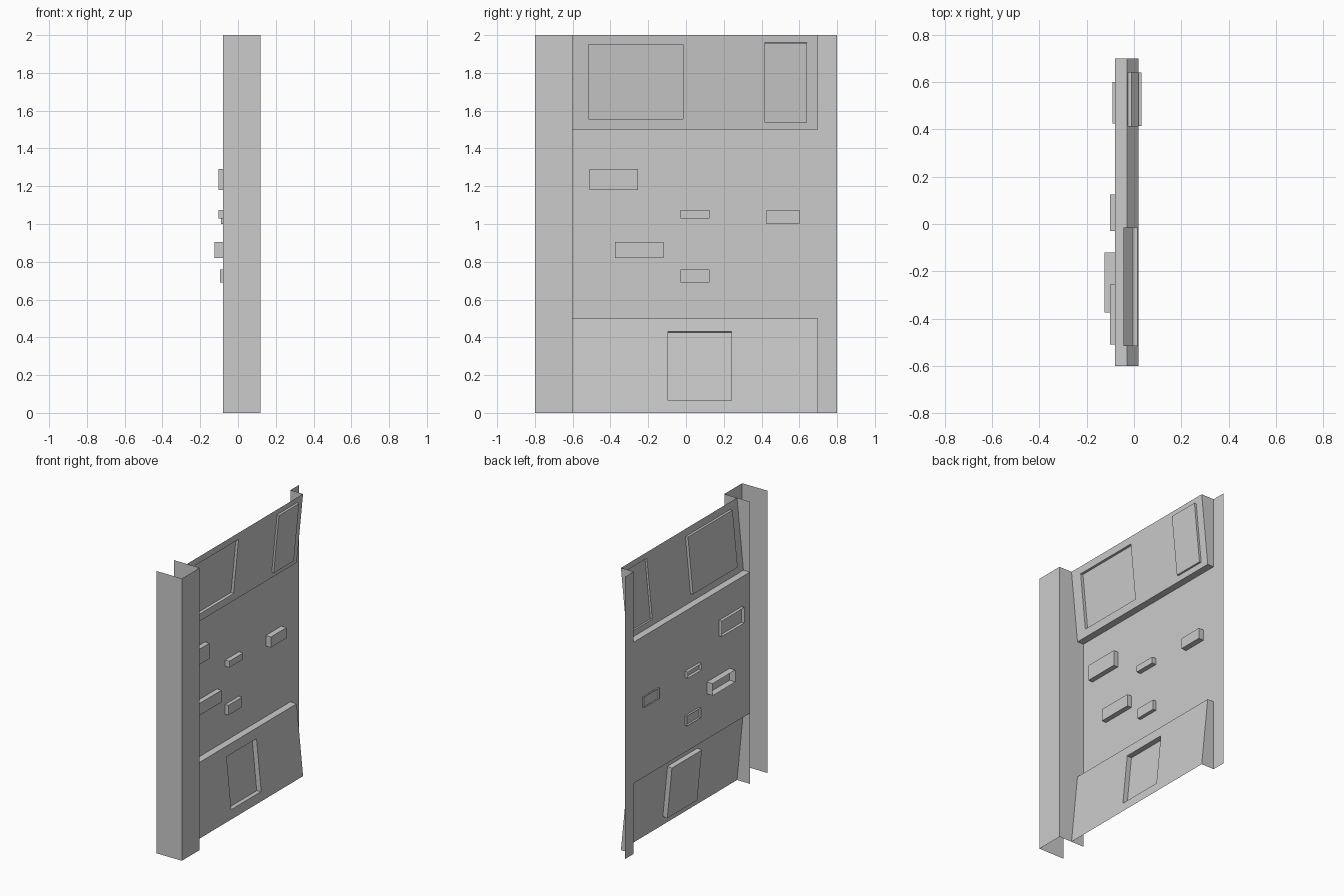
import bpy, bmesh
from mathutils import Vector

if "Cube" in bpy.data.objects:
    bpy.data.objects.remove(bpy.data.objects["Cube"])

WALL, LIP, OUT = -0.08, -0.03, 0.02      # x of main wall, ledge edge, outer end of slopes
Y0, Y1 = -0.6, 0.7                       # wall extent between column and flange


def finish(name, bm):
    bmesh.ops.remove_doubles(bm, verts=bm.verts, dist=1e-5)
    me = bpy.data.meshes.new(name)
    bm.to_mesh(me)
    bm.free()
    ob = bpy.data.objects.new(name, me)
    bpy.context.collection.objects.link(ob)
    return ob


def face(bm, *pts):
    return bm.faces.new([bm.verts.new(p) for p in pts])


def strip(name, profile):
    """Full-height sheet along an (x, y) profile."""
    bm = bmesh.new()
    for (xa, ya), (xb, yb) in zip(profile, profile[1:]):
        face(bm, (xa, ya, 0), (xb, yb, 0), (xb, yb, 2), (xa, ya, 2))
    finish(name, bm)


def sloped_panel(name, z_ledge, z_end, sections):
    """Ledge, sloped face with recessed or raised rectangles, and end gusset."""
    bm = bmesh.new()

    def x_at(z):
        return LIP + (OUT - LIP) * (z - z_ledge) / (z_end - z_ledge)

    up = z_end > z_ledge
    lo, hi = min(z_ledge, z_end), max(z_ledge, z_end)
    for ya, yb, (pa, pb, za, zb, depth) in sections:
        ys, zs = [ya, pa, pb, yb], [lo, za, zb, hi]
        for i in range(3):
            for j in range(3):
                a, b, c, d = ys[i], ys[i + 1], zs[j], zs[j + 1]
                f = face(bm, (x_at(c), a, c), (x_at(c), b, c), (x_at(d), b, d), (x_at(d), a, d))
                if i == j == 1:
                    f.normal_update()
                    n = f.normal.copy()
                    r = bmesh.ops.extrude_discrete_faces(bm, faces=[f])
                    bmesh.ops.translate(bm, vec=n * depth, verts=r['faces'][0].verts)
    # ledge joining the slope to the main wall
    ledge = [(WALL, Y0, z_ledge), (LIP, Y0, z_ledge), (LIP, Y1, z_ledge), (WALL, Y1, z_ledge)]
    face(bm, *(ledge[::-1] if up else ledge))
    # gusset closing the end beside the flange
    side = [(WALL, Y1, z_ledge), (LIP, Y1, z_ledge), (OUT, Y1, z_end), (WALL, Y1, z_end)]
    face(bm, *(side[::-1] if up else side))
    finish(name, bm)


def open_box(name, ya, yb, za, zb, back, front):
    """Box without a back face, pushed through the main wall."""
    bm = bmesh.new()
    f = face(bm, (back, ya, za), (back, yb, za), (back, yb, zb), (back, ya, zb))
    r = bmesh.ops.extrude_discrete_faces(bm, faces=[f])
    bmesh.ops.translate(bm, vec=Vector((front - back, 0, 0)), verts=r['faces'][0].verts)
    finish(name, bm)


# Column channel (open at the back) and far edge flange
strip("column_channel", [(WALL, -0.8), (0.12, -0.8), (0.12, Y0), (WALL, Y0)])
strip("edge_flange", [(WALL, Y1), (WALL, 0.8)])

# Main flat wall between the two sloped panels
bm = bmesh.new()
face(bm, (WALL, Y0, 0.5), (WALL, Y1, 0.5), (WALL, Y1, 1.5), (WALL, Y0, 1.5))
finish("main_wall", bm)

# Sloped panels: (section start, end, (y min, y max, z min, z max, depth))
sloped_panel("upper_panel", 1.5, 2.0, [
    (Y0, 0.2, (-0.515, -0.015, 1.555, 1.95, -0.02)),
    (0.2, Y1, (0.415, 0.64, 1.54, 1.96, 0.015))])
sloped_panel("lower_panel", 0.5, 0.0, [
    (Y0, Y1, (-0.095, 0.24, 0.065, 0.43, -0.035))])

# Small boxes on the main wall
for k, dims in enumerate([
        (-0.51, -0.255, 1.18, 1.29, -0.102, -0.045),
        (-0.03, 0.125, 1.03, 1.075, -0.102, -0.047),
        (0.425, 0.60, 1.00, 1.075, -0.09, -0.04),
        (-0.375, -0.12, 0.82, 0.905, -0.125, -0.045),
        (-0.03, 0.125, 0.69, 0.76, -0.095, -0.055)]):
    open_box(f"wall_box_{k + 1}", *dims)
